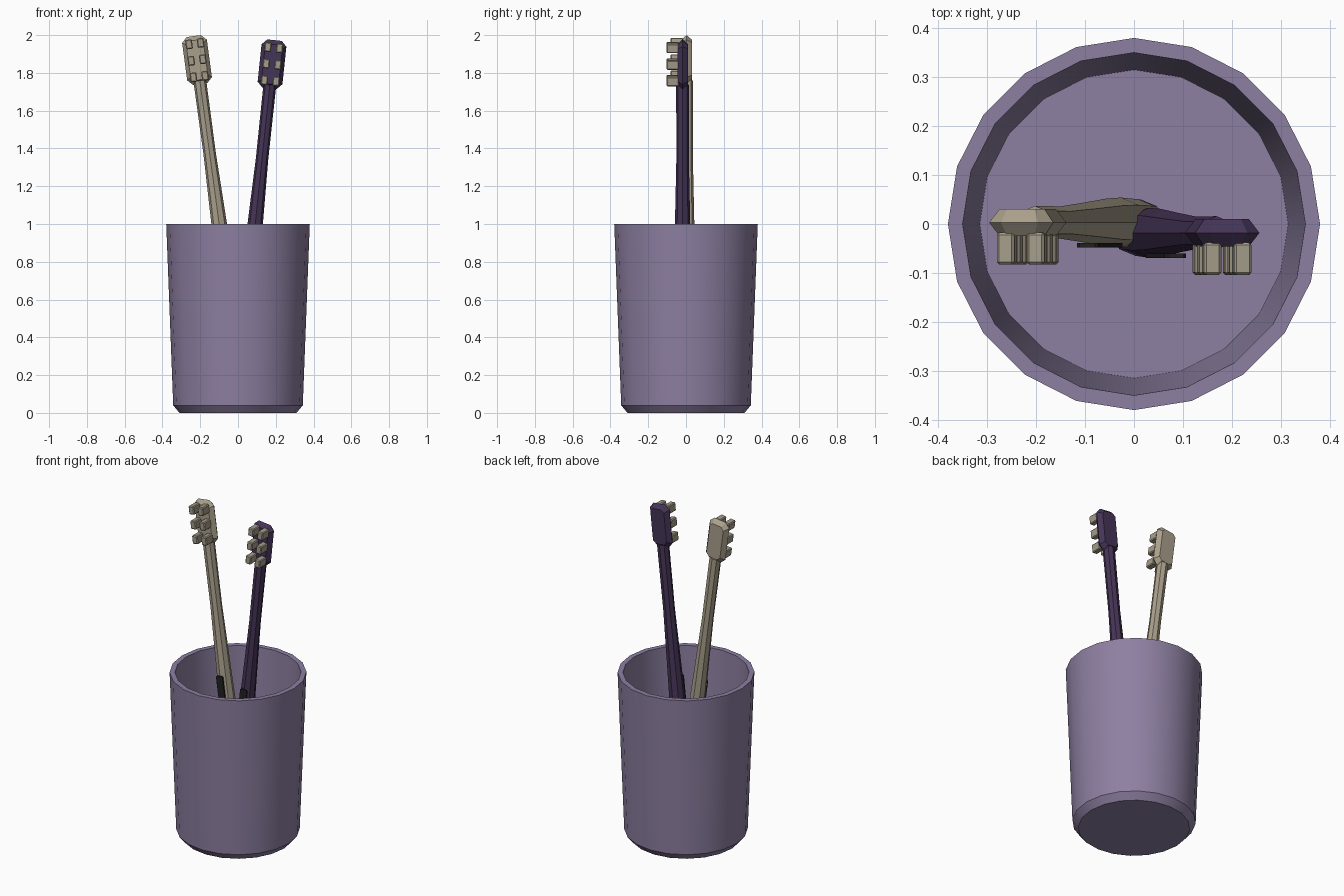
import bpy, bmesh
from math import sin, cos, pi, radians
from mathutils import Matrix

if "Cube" in bpy.data.objects:
    bpy.data.objects.remove(bpy.data.objects["Cube"])


def material(name, rgb):
    m = bpy.data.materials.new(name)
    m.diffuse_color = (*rgb, 1)
    m.use_nodes = True
    m.node_tree.nodes["Principled BSDF"].inputs["Base Color"].default_value = m.diffuse_color
    return m


PURPLE = material("cup purple", (0.27, 0.215, 0.36))
DARK = material("dark purple", (0.06, 0.035, 0.095))
BEIGE = material("beige", (0.40, 0.35, 0.26))
BRISTLE = material("bristle", (0.38, 0.34, 0.26))
BLACK = material("grip black", (0.015, 0.015, 0.015))


def add_object(name, bm, mat, matrix=None, smooth=None):
    bmesh.ops.recalc_face_normals(bm, faces=bm.faces)
    mesh = bpy.data.meshes.new(name)
    bm.to_mesh(mesh)
    bm.free()
    mesh.materials.append(mat)
    ob = bpy.data.objects.new(name, mesh)
    bpy.context.collection.objects.link(ob)
    if matrix:
        ob.matrix_world = matrix
    if smooth:
        bpy.ops.object.select_all(action='DESELECT')
        ob.select_set(True)
        bpy.context.view_layer.objects.active = ob
        bpy.ops.object.shade_smooth_by_angle(angle=radians(smooth))
    return ob


def loft(rings):
    """Skin a stack of equal-sized point loops and cap both ends."""
    bm = bmesh.new()
    loops = [[bm.verts.new(p) for p in ring] for ring in rings]
    n = len(loops[0])
    for a, b in zip(loops, loops[1:]):
        for i in range(n):
            j = (i + 1) % n
            bm.faces.new((a[i], a[j], b[j], b[i]))
    bm.faces.new(loops[0][::-1])
    bm.faces.new(loops[-1])
    return bm


def lathe(profile, sides):
    return loft([[(r * cos(2 * pi * i / sides), r * sin(2 * pi * i / sides), z)
                  for i in range(sides)] for r, z in profile])


def octagon(hx, hz, c, y):
    """Chamfered rectangle in the xz plane."""
    return [(hx, y, c - hz), (hx, y, hz - c), (hx - c, y, hz), (c - hx, y, hz),
            (-hx, y, hz - c), (-hx, y, c - hz), (c - hx, y, -hz), (hx - c, y, -hz)]


# Hollow tapered cup with a chamfered foot
add_object("cup", lathe([(0.31, 0), (0.343, 0.04), (0.38, 1.0),
                         (0.35, 1.0), (0.315, 0.05)], 20), PURPLE, smooth=25)


def toothbrush(prefix, head_pos, lean, mat):
    # Local origin is the head centre, handle hangs along -z
    m = Matrix.Translation(head_pos) @ Matrix.Rotation(radians(lean), 4, 'Y')
    end = -(head_pos[2] - 0.06) / cos(radians(lean))

    # Handle swelling into the grip
    add_object(prefix + "_handle",
               lathe([(0.034, end), (0.047, end + 0.1), (0.051, -1.42), (0.049, -1.2),
                      (0.041, -0.87), (0.033, -0.5), (0.034, -0.11)], 8),
               mat, m, smooth=30)

    # Head with ridged edge
    add_object(prefix + "_head",
               loft([octagon(0.046, 0.105, 0.018, -0.028), octagon(0.066, 0.128, 0.028, 0),
                     octagon(0.046, 0.105, 0.018, 0.028)]), mat, m)

    # Bristle tufts, two columns of three
    bm = bmesh.new()
    for x in (-0.031, 0.031):
        for z in (-0.088, 0, 0.088):
            bmesh.ops.create_cube(bm, size=1, matrix=Matrix.Translation((x, -0.053, z))
                                  @ Matrix.Diagonal((0.036, 0.066, 0.05, 1)))
    bmesh.ops.bevel(bm, geom=bm.edges[:], offset=0.005, segments=1, affect='EDGES')
    add_object(prefix + "_bristles", bm, BRISTLE, m)

    # Thin grip pad on the front of the handle
    add_object(prefix + "_grip_pad",
               loft([[(x, y, z - 1.1) for x, y, z in octagon(0.022, 0.19, 0.006, d)]
                     for d in (-0.042, -0.051)]), BLACK, m)


toothbrush("beige_brush", (-0.217, 0.003, 1.868), -7.7, BEIGE)
toothbrush("dark_brush", (0.18, -0.018, 1.846), 6.0, DARK)
